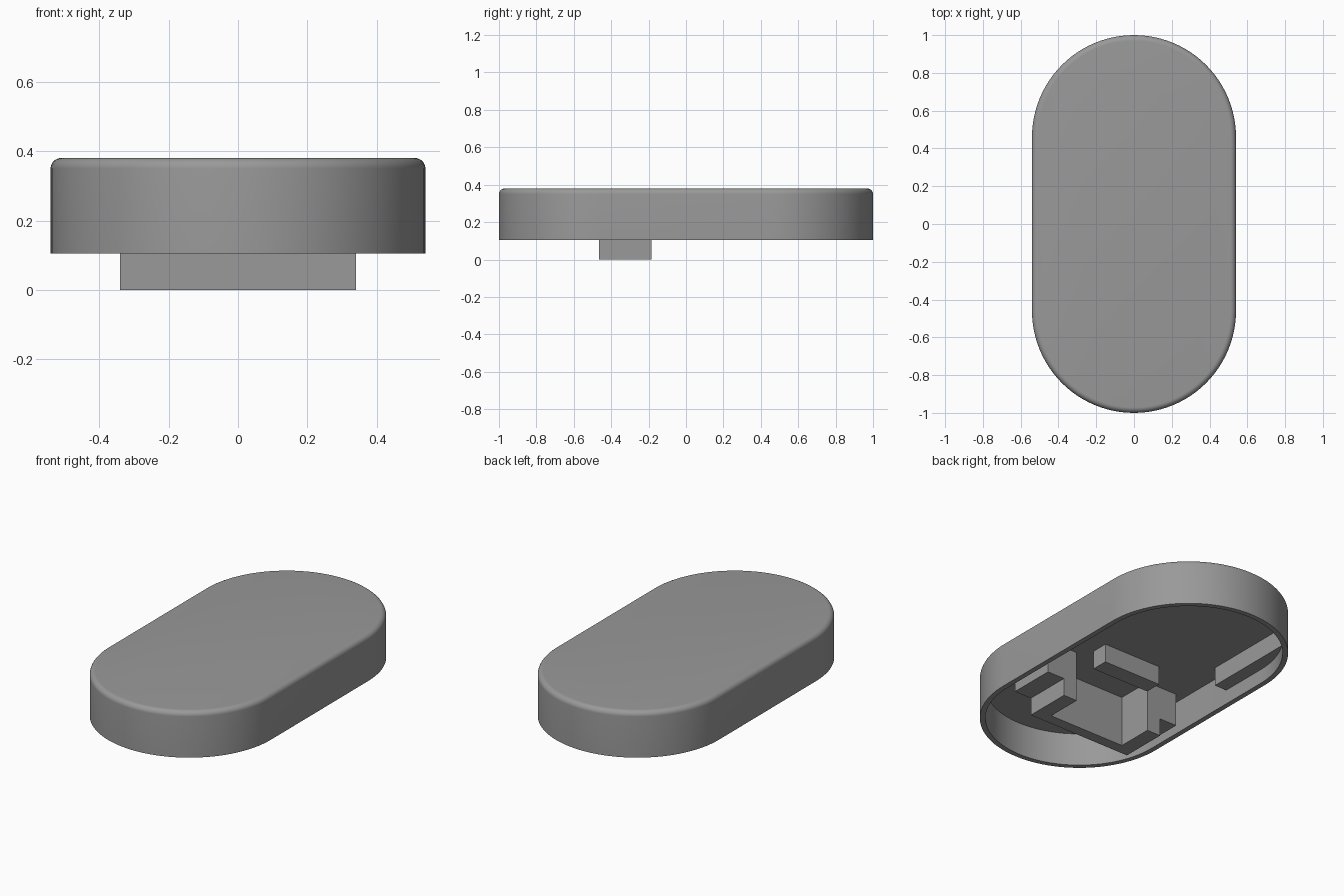
import bpy, bmesh, math

if "Cube" in bpy.data.objects:
    bpy.data.objects.remove(bpy.data.objects["Cube"])

grey = bpy.data.materials.new("plain_grey")
grey.diffuse_color = (0.32, 0.32, 0.32, 1)
grey.use_nodes = True
grey.node_tree.nodes["Principled BSDF"].inputs["Base Color"].default_value = grey.diffuse_color

RADIUS, STRAIGHT = 0.54, 0.46      # end radius and half length of straight side
RIM, CEILING, TOP = 0.105, 0.30, 0.38
FILLET, WALL = 0.03, 0.03


def finish(name, bm):
    bmesh.ops.recalc_face_normals(bm, faces=bm.faces)
    mesh = bpy.data.meshes.new(name)
    bm.to_mesh(mesh)
    bm.free()
    mesh.materials.append(grey)
    obj = bpy.data.objects.new(name, mesh)
    bpy.context.collection.objects.link(obj)
    return obj


def prism(name, points, direction):
    """Extrude a flat outline of 3D points along a direction."""
    bm = bmesh.new()
    face = bm.faces.new([bm.verts.new(p) for p in points])
    new = bmesh.ops.extrude_face_region(bm, geom=[face], use_keep_orig=True)["geom"]
    bmesh.ops.translate(bm, vec=direction,
                        verts=[g for g in new if isinstance(g, bmesh.types.BMVert)])
    return finish(name, bm)


def stadium(r, z, n=48):
    """Points of a rounded-end outline."""
    pts = []
    for cy, start in ((STRAIGHT, 0), (-STRAIGHT, math.pi)):
        for i in range(n + 1):
            a = start + math.pi * i / n
            pts.append((r * math.cos(a), cy + r * math.sin(a), z))
    return pts


# Hollow cover: loft from inner ceiling, down over the rim, up to the rounded top
sections = [(RADIUS - WALL, CEILING), (RADIUS - WALL, RIM), (RADIUS, RIM)]
for i in range(9):
    a = math.pi / 2 * i / 8
    sections.append((RADIUS - FILLET + FILLET * math.cos(a),
                     TOP - FILLET + FILLET * math.sin(a)))
bm = bmesh.new()
rings = [[bm.verts.new(p) for p in stadium(r, z)] for r, z in sections]
for lower, upper in zip(rings, rings[1:]):
    for i in range(len(lower)):
        j = (i + 1) % len(lower)
        bm.faces.new((lower[i], lower[j], upper[j], upper[i]))
bm.faces.new(rings[0])
bm.faces.new(rings[-1])
cover = finish("cover_shell", bm)
bpy.context.view_layer.objects.active = cover
cover.select_set(True)
bpy.ops.object.shade_smooth_by_angle(angle=math.radians(35))

# U-shaped clip: stepped cross wall with a stepped arm at each end
SUNK = CEILING + 0.01
FRONT, INNER, BACK = -0.465, -0.40, -0.185
half = [(0.34, 0), (0.34, RIM), (0.453, RIM), (0.453, SUNK)]
outline = half + [(-x, z) for x, z in reversed(half)]
prism("clip_wall", [(x, FRONT, z) for x, z in outline], (0, INNER - FRONT, 0))
arm = [(0.25, 0)] + half + [(0.25, SUNK)]
for side, label in ((1, "right"), (-1, "left")):
    prism("clip_arm_" + label, [(side * x, INNER, z) for x, z in arm],
          (0, BACK - INNER, 0))

# Low rib across the middle
RIB = 0.19
prism("middle_rib", [(-0.19, -0.115, RIB), (0.19, -0.115, RIB),
                     (0.19, -0.015, RIB), (-0.19, -0.015, RIB)],
      (0, 0, SUNK - RIB))

# Side rails following the inside of the wall
R = RADIUS - WALL / 2
end = math.acos(0.43 / R)
rail = [(0.43, 0.17), (R, 0.17)]
rail += [(R * math.cos(end * i / 10), STRAIGHT + R * math.sin(end * i / 10))
         for i in range(11)]
for side, label in ((1, "right"), (-1, "left")):
    prism("side_rail_" + label, [(side * x, y, RIB) for x, y in rail],
          (0, 0, SUNK - RIB))
